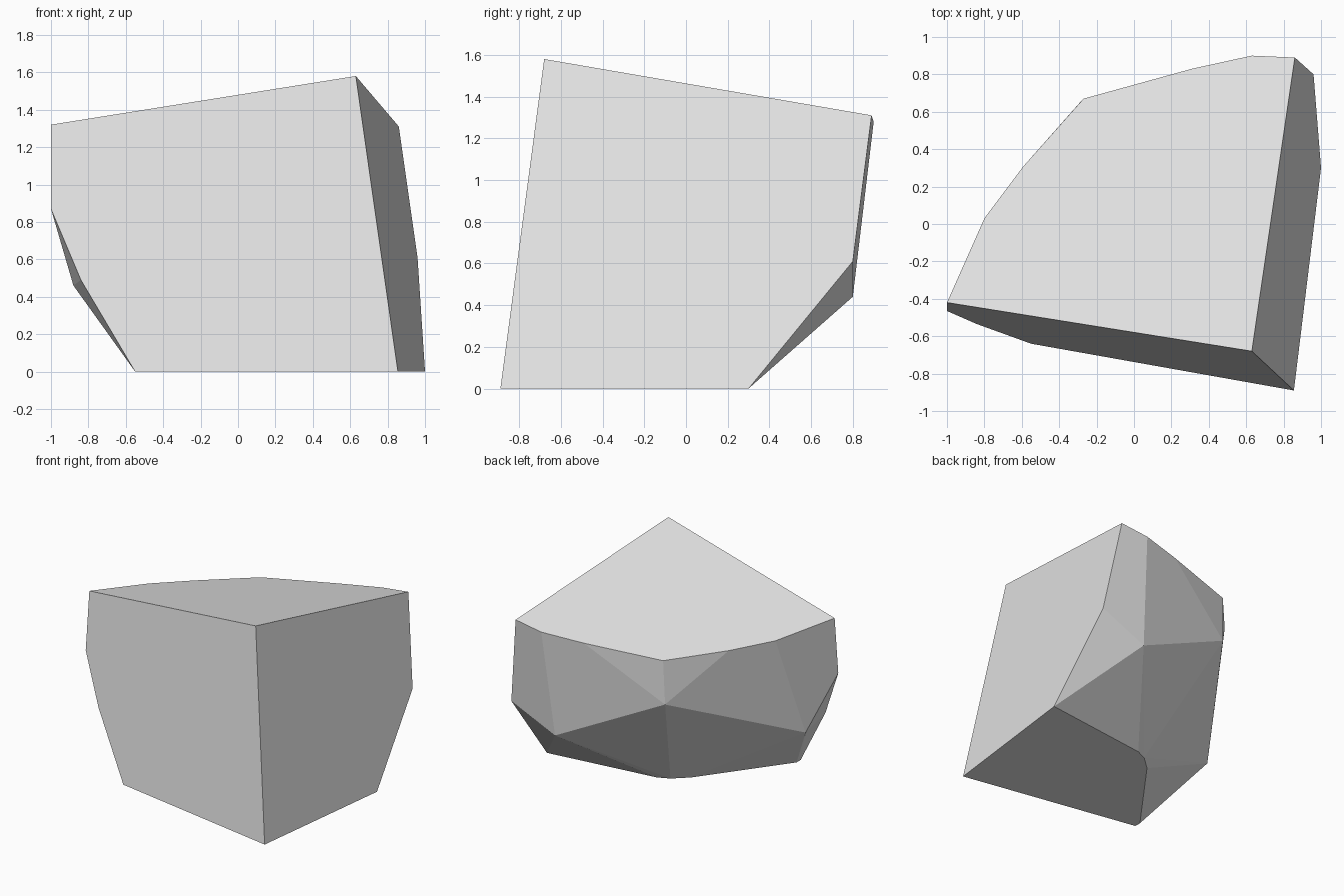
import bpy
import bmesh
import math
from mathutils import Vector
from mathutils.geometry import normal

default_cube = bpy.data.objects.get("Cube")
if default_cube:
    bpy.data.objects.remove(default_cube, do_unlink=True)

# Stone colour
stone = bpy.data.materials.new("light grey stone")
stone.use_nodes = True
stone.diffuse_color = (0.8, 0.8, 0.8, 1)
stone.node_tree.nodes["Principled BSDF"].inputs["Base Color"].default_value = stone.diffuse_color

# The three corners that fix the sloping top cut
peak = Vector((0.63, -0.68, 1.58))
top_left = Vector((-1, -0.42, 1.32))
top_back = Vector((0.86, 0.89, 1.31))
top_normal = normal(peak, top_back, top_left)


def on_top(x, y):
    """Lift a plan point onto the sloping top cut."""
    offset = top_normal.x * (x - peak.x) + top_normal.y * (y - peak.y)
    return Vector((x, y, peak.z - offset / top_normal.z))


def on_ground(x, y):
    return Vector((x, y, 0))


# Curved back rim of the top cut
top_rim = [(-0.8, 0.03), (-0.59, 0.31), (-0.27, 0.67), (0.31, 0.83), (0.63, 0.9)]

# Flat underside, with its small rounded back corner
base_rim = [(0.855, -0.89), (1, 0.3), (0.12, 0.19), (0.03, 0.15),
            (-0.08, 0.05), (-0.55, -0.59), (-0.55, -0.64)]

# Chipped corners around the back and the sides
chips = [(-0.28, 0.66, 0.86), (0.58, 0.8, 0.44), (-0.88, -0.23, 0.46),
         (0.96, 0.8, 0.61), (-1, -0.465, 0.87), (-0.84, -0.535, 0.49)]

corners = [peak, top_left, top_back]
corners += [on_top(*p) for p in top_rim]
corners += [on_ground(*p) for p in base_rim]
corners += [Vector(p) for p in chips]

# Wrap the corners in a solid and merge the triangles of each flat cut
bm = bmesh.new()
for corner in corners:
    bm.verts.new(corner)
hull = bmesh.ops.convex_hull(bm, input=bm.verts[:])
loose = [v for v in bm.verts if not v.link_faces]
bmesh.ops.delete(bm, geom=loose, context="VERTS")
bmesh.ops.dissolve_limit(bm, angle_limit=math.radians(1.5),
                         verts=bm.verts[:], edges=bm.edges[:])
bmesh.ops.recalc_face_normals(bm, faces=bm.faces[:])

mesh = bpy.data.meshes.new("rock_chunk")
bm.to_mesh(mesh)
bm.free()
mesh.materials.append(stone)
rock = bpy.data.objects.new("rock_chunk", mesh)
bpy.context.scene.collection.objects.link(rock)
